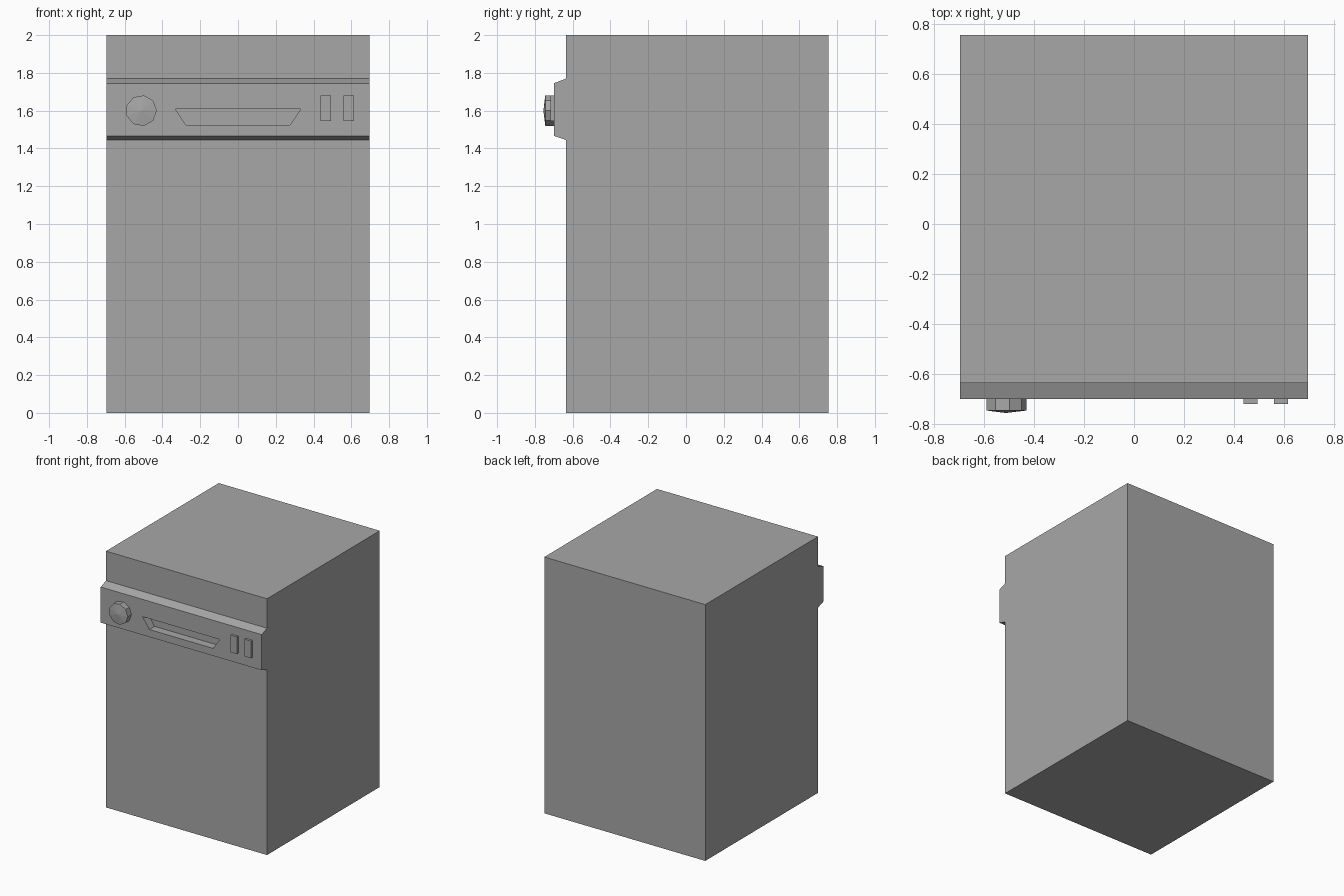
import bpy, bmesh, math

cube = bpy.data.objects.get("Cube")
if cube:
    bpy.data.objects.remove(cube, do_unlink=True)

grey = bpy.data.materials.new("appliance grey")
grey.use_nodes = True
colour = (0.39, 0.39, 0.39, 1)
grey.diffuse_color = colour
grey.node_tree.nodes["Principled BSDF"].inputs["Base Color"].default_value = colour

HALF_W, FRONT, BACK, PANEL = 0.695, -0.635, 0.755, -0.70


def make(name, bm):
    bmesh.ops.recalc_face_normals(bm, faces=bm.faces)
    mesh = bpy.data.meshes.new(name)
    bm.to_mesh(mesh)
    bm.free()
    mesh.materials.append(grey)
    obj = bpy.data.objects.new(name, mesh)
    bpy.context.collection.objects.link(obj)
    return obj


def prism(name, points, offset):
    """Extrude a closed outline of 3D points along an offset."""
    bm = bmesh.new()
    face = bm.faces.new([bm.verts.new(p) for p in points])
    result = bmesh.ops.extrude_face_region(bm, geom=[face], use_keep_orig=True)
    moved = [v for v in result["geom"] if isinstance(v, bmesh.types.BMVert)]
    bmesh.ops.translate(bm, vec=offset, verts=moved)
    return make(name, bm)


def box(name, x0, x1, y0, y1, z0, z1):
    outline = [(x0, y0, z0), (x1, y0, z0), (x1, y0, z1), (x0, y0, z1)]
    return prism(name, outline, (0, y1 - y0, 0))


# Cabinet
box("cabinet", -HALF_W, HALF_W, FRONT, BACK, 0, 2)

# Control panel with sloping top and bottom edges
profile = [(FRONT, 1.445), (PANEL, 1.467), (PANEL, 1.745), (FRONT, 1.77)]
panel = prism("control_panel", [(-HALF_W, y, z) for y, z in profile], (2 * HALF_W, 0, 0))

# Tapered handle recess cut through the panel to the cabinet front
outline = [(-0.276, 1.525), (0.276, 1.525), (0.333, 1.61), (-0.333, 1.61)]
cutter = prism("recess_cutter", [(x, -0.8, z) for x, z in outline], (0, 0.3, 0))
cutter.hide_render = True
cut = panel.modifiers.new("recess", "BOOLEAN")
cut.operation = "DIFFERENCE"
cut.solver = "EXACT"
cut.object = cutter
bpy.context.view_layer.objects.active = panel
bpy.ops.object.modifier_apply(modifier=cut.name)
bpy.data.objects.remove(cutter, do_unlink=True)

# Nine-sided dial with a shallow domed face
SIDES, RADIUS = 9, 0.082
bm = bmesh.new()
rings = []
for y in (PANEL, -0.745):
    angles = [math.tau * i / SIDES for i in range(SIDES)]
    rings.append([bm.verts.new((RADIUS * math.cos(a) - 0.512, y, RADIUS * math.sin(a) + 1.6))
                  for a in angles])
tip = bm.verts.new((-0.512, -0.755, 1.6))
bm.faces.new(rings[0])
for i in range(SIDES):
    j = (i + 1) % SIDES
    bm.faces.new((rings[0][i], rings[0][j], rings[1][j], rings[1][i]))
    bm.faces.new((rings[1][i], rings[1][j], tip))
make("dial", bm)

# Push buttons
for name, x in (("inner_button", 0.465), ("outer_button", 0.587)):
    box(name, x - 0.028, x + 0.028, -0.718, PANEL, 1.546, 1.68)
